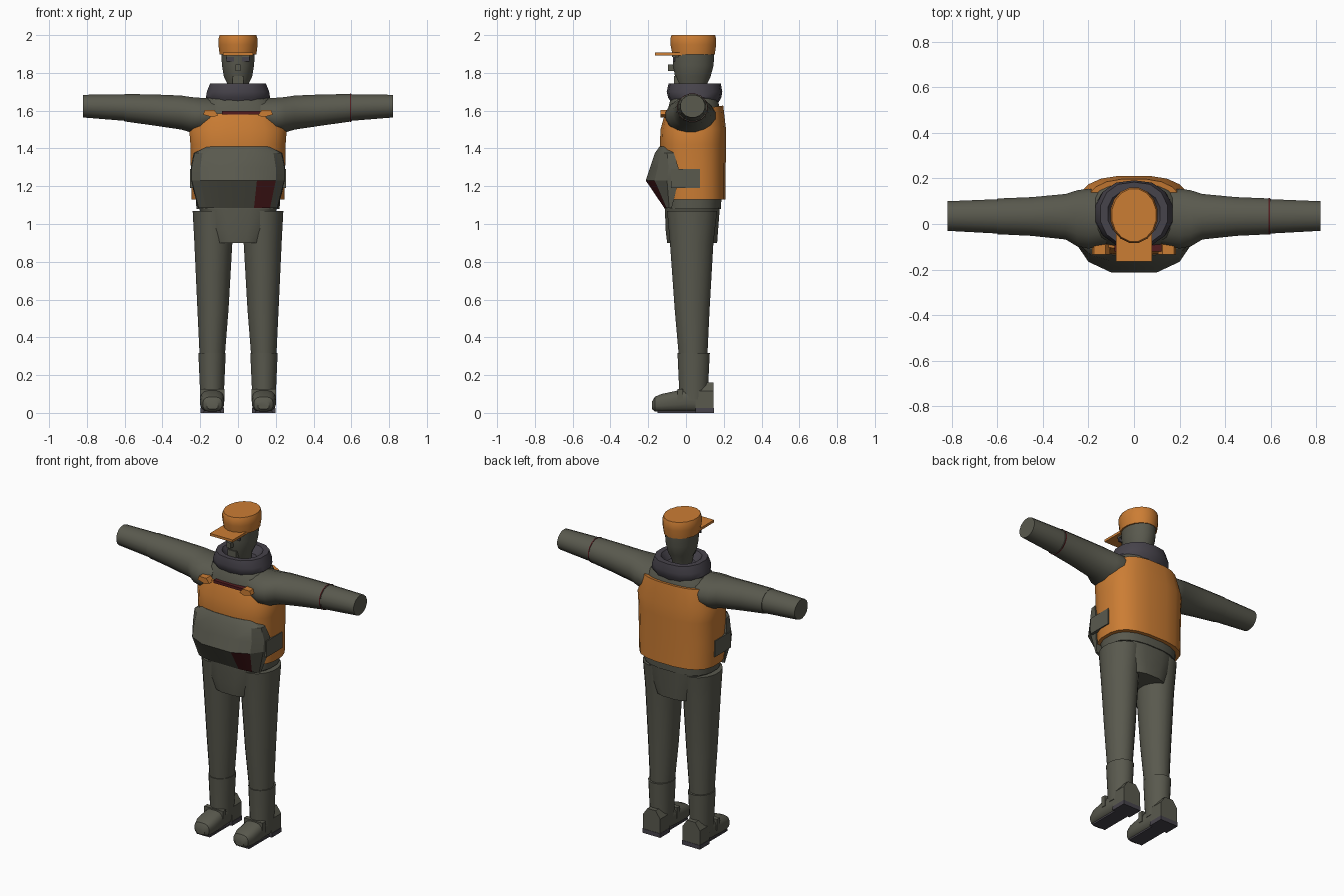
import bpy, bmesh, math

if "Cube" in bpy.data.objects:
    bpy.data.objects.remove(bpy.data.objects["Cube"])


def material(name, rgb):
    m = bpy.data.materials.new(name)
    m.diffuse_color = (*rgb, 1)
    m.use_nodes = True
    m.node_tree.nodes["Principled BSDF"].inputs["Base Color"].default_value = m.diffuse_color
    return m


GREEN = material("olive_cloth", (0.100, 0.100, 0.076))
ORANGE = material("orange_cloth", (0.60, 0.205, 0.034))
DARK = material("dark_grey", (0.062, 0.056, 0.070))
RED = material("dark_red", (0.085, 0.012, 0.014))


def finish(name, bm, *mats, angle=32):
    bmesh.ops.recalc_face_normals(bm, faces=bm.faces[:])
    me = bpy.data.meshes.new(name)
    bm.to_mesh(me)
    bm.free()
    for m in mats:
        me.materials.append(m)
    ob = bpy.data.objects.new(name, me)
    bpy.context.collection.objects.link(ob)
    bpy.ops.object.select_all(action='DESELECT')
    ob.select_set(True)
    bpy.context.view_layer.objects.active = ob
    bpy.ops.object.shade_smooth_by_angle(angle=math.radians(angle))
    return ob


def skin(bm, loops, caps=True):
    """Join closed point loops with quads."""
    rows = [[bm.verts.new(p) for p in loop] for loop in loops]
    n = len(rows[0])
    for a, b in zip(rows, rows[1:]):
        for i in range(n):
            bm.faces.new((a[i], a[(i + 1) % n], b[(i + 1) % n], b[i]))
    if caps:
        bm.faces.new(rows[0])
        bm.faces.new(rows[-1])


def loft(name, rings, mat, axis='z', n=16, p=2.0, mirror=1, caps=True, tilt=0):
    """rings: (position, u_min, u_max, v_min, v_max) along the axis."""
    bm = bmesh.new()
    loops = []
    for k, (t, u0, u1, v0, v1) in enumerate(rings):
        loop = []
        for i in range(n):
            a = 2 * math.pi * (i + 0.5) / n
            c, s = math.cos(a), math.sin(a)
            # stretch so the flat sides reach the stated limits
            g = 1 / math.cos(math.pi / n) ** (2 / p)
            cu = math.copysign(min(1, g * abs(c) ** (2 / p)), c)
            sv = math.copysign(min(1, g * abs(s) ** (2 / p)), s)
            u = (u0 + u1) / 2 + (u1 - u0) / 2 * cu
            v = (v0 + v1) / 2 + (v1 - v0) / 2 * sv
            w = t + (tilt * sv if k == len(rings) - 1 else 0)
            x, y, z = {'z': (u, v, w), 'x': (w, u, v), 'y': (u, w, v)}[axis]
            loop.append((x * mirror, y, z))
        loops.append(loop)
    skin(bm, loops, caps)
    return finish(name, bm, mat)


def box(name, x0, x1, y0, y1, z0, z1, mat):
    bm = bmesh.new()
    skin(bm, [[(x0, y0, z), (x1, y0, z), (x1, y1, z), (x0, y1, z)] for z in (z0, z1)])
    return finish(name, bm, mat)


# torso, hips and padded vest
loft("torso", [(1.08, -.22, .22, -.115, .185), (1.3, -.235, .235, -.12, .195),
               (1.48, -.24, .24, -.12, .195), (1.59, -.21, .21, -.10, .185),
               (1.65, -.18, .18, -.085, .17), (1.69, -.14, .14, -.06, .15)],
     GREEN, p=2.6, n=20)
loft("hips", [(.90, -.135, .135, -.10, .165), (.97, -.17, .17, -.108, .17),
              (1.10, -.212, .212, -.112, .18)], GREEN, p=2.8)
loft("vest", [(1.13, -.245, .245, -.125, .21), (1.30, -.25, .25, -.132, .21),
              (1.42, -.252, .252, -.138, .212), (1.50, -.258, .258, -.135, .212),
              (1.605, -.215, .215, -.112, .197)],
     ORANGE, p=2.7, n=20, tilt=.022)

# front pouch, with a red facet low on one side
bm = bmesh.new()
pouch_rings = [(1.41, .165, -.14, -.10), (1.375, .235, -.165, -.065),
               (1.30, .25, -.19, -.04), (1.23, .25, -.213, -.04),
               (1.085, .212, -.115, -.075)]
loops = []
for z, w, f, b in pouch_rings:
    d = b - f
    half = [(w, b), (w * .98, f + .65 * d), (w * .8, f + .27 * d), (w * .4, f)]
    loops.append([(x, y, z) for x, y in half] + [(-x, y, z) for x, y in reversed(half)])
skin(bm, loops)
for face in bm.faces:
    c = face.calc_center_median()
    if c.z < 1.2 and .1 < c.x < .17 and len(face.verts) == 4:
        face.material_index = 1
finish("front_pouch", bm, GREEN, RED, angle=25)
box("pouch_belt", -.254, .254, -.08, .075, 1.19, 1.29, GREEN)

# chest tabs and trim
box("chest_trim", -.085, .12, -.121, -.09, 1.58, 1.597, RED)
for s, side in ((1, "left"), (-1, "right")):
    bm = bmesh.new()
    tab = [(.105, 1.575), (.135, 1.565), (.185, 1.58), (.175, 1.603), (.125, 1.603)]
    skin(bm, [[(s * x, y, z) for x, z in tab] for y in (-.135, -.085)])
    finish(side + "_chest_tab", bm, ORANGE)

# arms, legs and boots
for s, side in ((1, "left"), (-1, "right")):
    loft(side + "_upper_arm", [(.12, -.09, .15, 1.50, 1.665), (.20, -.108, .155, 1.478, 1.668),
                               (.25, -.098, .148, 1.485, 1.672), (.30, -.068, .132, 1.50, 1.68),
                               (.45, -.052, .118, 1.522, 1.686), (.60, -.045, .112, 1.543, 1.688)],
         GREEN, 'x', mirror=s)
    loft(side + "_forearm", [(.597, -.042, .109, 1.546, 1.686),
                             (.82, -.03, .10, 1.564, 1.684)], GREEN, 'x', mirror=s)
    loft(side + "_leg", [(.30, .07, .203, -.038, .113), (.55, .05, .215, -.06, .125),
                         (.90, .03, .231, -.085, .145), (1.07, .02, .24, -.10, .165)],
         GREEN, mirror=s)
    loft(side + "_boot_shaft", [(.07, .075, .20, -.035, .115), (.14, .073, .202, -.037, .117),
                                (.318, .065, .21, -.045, .126)], GREEN, mirror=s)
    loft(side + "_boot_foot", [(-.18, .105, .165, .02, .06), (-.165, .085, .185, .008, .085),
                               (-.13, .075, .197, .005, .10), (-.06, .073, .20, .005, .115),
                               (.0, .076, .197, .005, .13), (.08, .08, .195, .005, .13)],
         GREEN, 'y', p=2.8, mirror=s)
    # heel block with a sloped top corner, and soles
    bm = bmesh.new()
    heel = [(.077, .024), (.197, .024), (.197, .115), (.165, .16), (.109, .16), (.077, .115)]
    skin(bm, [[(s * x, y, z) for x, z in heel] for y in (.05, .145)])
    finish(side + "_heel", bm, GREEN)
    a, b = sorted((s * .075, s * .199))
    box(side + "_heel_sole", a, b, .05, .147, 0, .026, DARK)
    a, b = sorted((s * .09, s * .182))
    box(side + "_front_sole", a, b, -.15, .05, 0, .01, DARK)
    a, b = sorted((s * .072, s * .202))
    box(side + "_boot_strap", a, b, -.045, -.015, .06, .127, GREEN)
loft("sleeve_stripe", [(.592, -.047, .114, 1.541, 1.69), (.598, -.047, .114, 1.541, 1.69)],
     RED, 'x')

# thick open collar
loft("collar", [(1.63, -.14, .14, -.07, .165), (1.67, -.17, .17, -.095, .187),
                (1.70, -.165, .165, -.102, .192), (1.745, -.147, .147, -.092, .184),
                (1.745, -.115, .115, -.06, .15), (1.70, -.08, .08, -.03, .12)],
     DARK, n=14, p=2.2)

# head and face
loft("head", [(1.68, -.045, .045, -.03, .10), (1.74, -.055, .055, -.045, .11),
              (1.78, -.075, .075, -.058, .13), (1.84, -.085, .085, -.068, .146),
              (1.92, -.09, .09, -.07, .15)], GREEN)
box("nose", -.014, .014, -.095, -.05, 1.81, 1.845, GREEN)
box("mouth_guard", -.03, .03, -.063, -.02, 1.73, 1.783, GREEN)
for s, side in ((1, "left"), (-1, "right")):
    a, b = sorted((s * .02, s * .06))
    box(side + "_eye", a, b, -.068, -.059, 1.86, 1.885, DARK)
    box(side + "_brow", a, b, -.073, -.04, 1.883, 1.893, GREEN)

# cap with flat brim
loft("cap", [(1.897, -.097, .097, -.072, .152), (1.95, -.104, .104, -.082, .16),
             (1.98, -.104, .104, -.083, .16), (2.0, -.097, .097, -.076, .154)], ORANGE)
box("cap_brim", -.079, .079, -.165, -.02, 1.893, 1.908, ORANGE)
